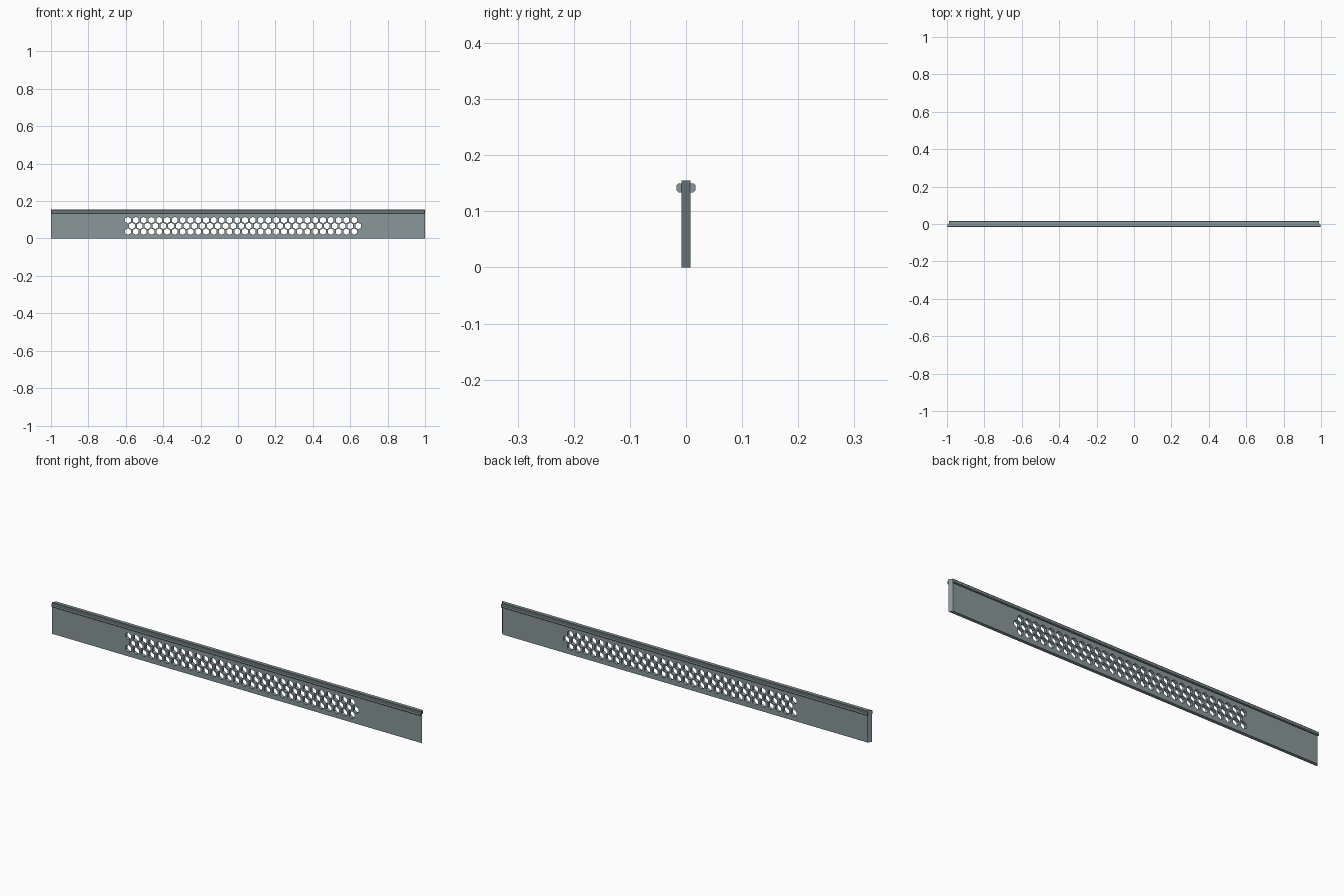
import bpy, bmesh, math

if "Cube" in bpy.data.objects:
    bpy.data.objects.remove(bpy.data.objects["Cube"])

grey = bpy.data.materials.new("grey_green_metal")
grey.diffuse_color = (0.25, 0.31, 0.315, 1)
grey.use_nodes = True
grey.node_tree.nodes["Principled BSDF"].inputs["Base Color"].default_value = grey.diffuse_color


def prism(bm, points, direction):
    """Close a planar outline into a prism along direction."""
    face = bm.faces.new([bm.verts.new(p) for p in points])
    out = bmesh.ops.extrude_face_region(bm, geom=[face])
    verts = [g for g in out["geom"] if isinstance(g, bmesh.types.BMVert)]
    bmesh.ops.translate(bm, vec=direction, verts=verts)


def finish(bm, name):
    bmesh.ops.recalc_face_normals(bm, faces=bm.faces)
    mesh = bpy.data.meshes.new(name)
    bm.to_mesh(mesh)
    bm.free()
    mesh.materials.append(grey)
    obj = bpy.data.objects.new(name, mesh)
    bpy.context.collection.objects.link(obj)
    return obj


T, H = 0.008, 0.155   # half thickness and height of the panel

# Long panel with ends mitred towards the back
bm = bmesh.new()
prism(bm, [(-1, -T, 0), (1, -T, 0), (0.987, T, 0), (-0.987, T, 0)], (0, 0, H))
panel = finish(bm, "panel")

# Three staggered rows of hexagonal holes
bm = bmesh.new()
PITCH, R = 0.0417, 0.0175
for row, z in enumerate((0.037, 0.067, 0.098)):
    for i in range(30):
        x = -0.588 + PITCH * (i + 0.5 * (row % 2))
        ring = [(x + R * math.sin(k * math.pi / 3), -0.03,
                 z + R * math.cos(k * math.pi / 3)) for k in range(6)]
        prism(bm, ring, (0, 0.06, 0))
cutter = finish(bm, "hole_cutter")
cutter.hide_render = True
cutter.hide_viewport = True
cutter.display_type = 'WIRE'
cut = panel.modifiers.new("holes", 'BOOLEAN')
cut.operation = 'DIFFERENCE'
cut.solver = 'EXACT'
cut.object = cutter

# Chamfered rail along both sides near the top edge
for side, name in ((-1, "front_rail"), (1, "back_rail")):
    bm = bmesh.new()
    profile = [(0.007, 0.134), (0.0135, 0.134), (0.0165, 0.137),
               (0.0165, 0.147), (0.0135, 0.150), (0.007, 0.150)]
    L = 0.998 if side < 0 else 0.99
    prism(bm, [(-L, side * y, z) for y, z in profile], (2 * L, 0, 0))
    finish(bm, name)
